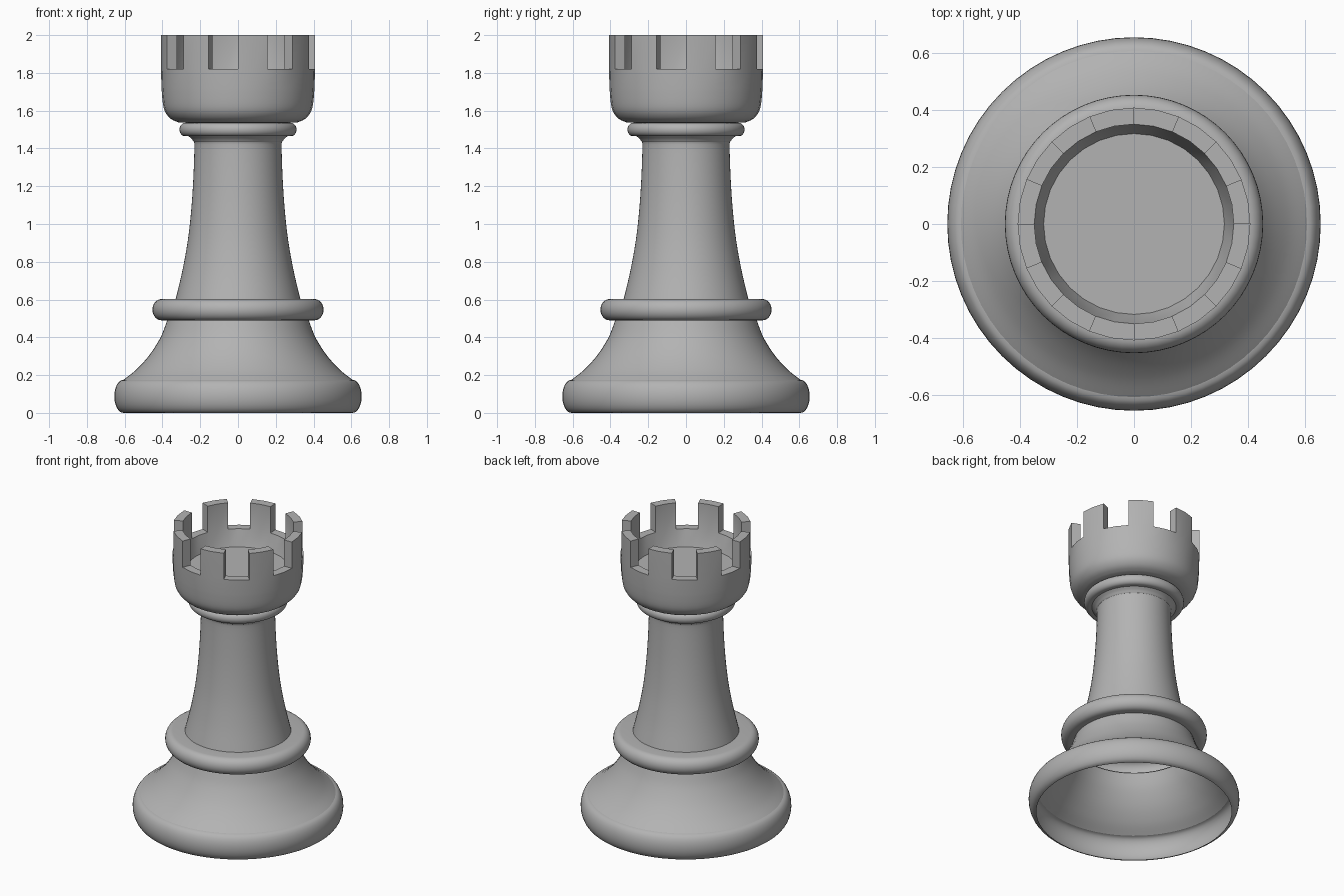
import bpy, bmesh, math

if "Cube" in bpy.data.objects:
    bpy.data.objects.remove(bpy.data.objects["Cube"])

stone = bpy.data.materials.new("grey stone")
stone.diffuse_color = (0.45, 0.45, 0.45, 1)
stone.use_nodes = True
stone.node_tree.nodes["Principled BSDF"].inputs["Base Color"].default_value = stone.diffuse_color


def spline(points, steps=5):
    """Smooth curve through (radius, height) points."""
    p = [points[0]] + points + [points[-1]]
    out = []
    for i in range(1, len(p) - 2):
        a, b, c, d = p[i - 1:i + 3]
        for s in range(steps):
            t = s / steps
            out.append(tuple(0.5 * (2 * b[k] + (c[k] - a[k]) * t
                             + (2 * a[k] - 5 * b[k] + 4 * c[k] - d[k]) * t * t
                             + (3 * b[k] - a[k] - 3 * c[k] + d[k]) * t ** 3) for k in (0, 1)))
    return out + [points[-1]]


def bulge(r_in, r_out, z0, z1, steps=12):
    """Half-ellipse moulding from z0 up to z1."""
    zc, h = (z0 + z1) / 2, (z1 - z0) / 2
    angles = [-math.pi / 2 + math.pi * i / steps for i in range(steps + 1)]
    return [(r_in + (r_out - r_in) * math.cos(a), zc + h * math.sin(a)) for a in angles]


def lathe(profile, n, cap=False):
    """Revolve a profile; returns the bmesh and its bands of faces."""
    bm = bmesh.new()
    rings = [[bm.verts.new((r * math.cos(2 * math.pi * i / n),
                            r * math.sin(2 * math.pi * i / n), z)) for i in range(n)]
             for r, z in profile]
    bands = [[bm.faces.new((a[i], a[(i + 1) % n], b[(i + 1) % n], b[i])) for i in range(n)]
             for a, b in zip(rings, rings[1:])]
    if cap:
        bm.faces.new(rings[-1])
    return bm, bands


def finish(bm, name):
    mesh = bpy.data.meshes.new(name)
    bm.to_mesh(mesh)
    bm.free()
    mesh.materials.append(stone)
    ob = bpy.data.objects.new(name, mesh)
    bpy.context.collection.objects.link(ob)
    bpy.ops.object.select_all(action='DESELECT')
    ob.select_set(True)
    bpy.context.view_layer.objects.active = ob
    bpy.ops.object.shade_smooth_by_angle(angle=math.radians(32))


# Base foot: rounded rim, open underneath
r, z0, z1 = 0.607, 0.0, 0.175
finish(lathe(bulge(r, 0.655, z0, z1), 64)[0], "base_rim")

# Flared skirt above the rim
finish(lathe(spline([(0.607, 0.175), (0.54, 0.228), (0.47, 0.305),
                     (0.41, 0.40), (0.375, 0.49)]), 64)[0], "skirt")

# Lower collar
finish(lathe([(0.37, 0.49)] + bulge(0.405, 0.453, 0.49, 0.603) + [(0.325, 0.603)], 64)[0],
       "lower_collar")

# Tapering shaft with a small flare at its top
finish(lathe(spline([(0.33, 0.603), (0.293, 0.76), (0.262, 0.94), (0.241, 1.16),
                     (0.231, 1.40), (0.238, 1.44), (0.262, 1.465)]), 64)[0], "shaft")

# Upper collar
finish(lathe([(0.255, 1.465)] + bulge(0.28, 0.31, 1.465, 1.535) + [(0.26, 1.535)], 64)[0],
       "upper_collar")

# Crown cup: outer wall, notch floor, inner wall, cup floor
outer = [(0.26, 1.535)] + spline([(0.315, 1.538), (0.355, 1.556), (0.385, 1.592),
                                  (0.398, 1.64), (0.405, 1.72)], 3) + [(0.408, 1.82)]
bm, bands = lathe(outer + [(0.35, 1.82), (0.317, 1.71)], 32, cap=True)

# Battlements: raise every second pair of notch-floor faces
raised = [f for i, f in enumerate(bands[len(outer) - 1]) if i % 4 < 2]
new = bmesh.ops.extrude_face_region(bm, geom=raised)["geom"]
for v in new:
    if isinstance(v, bmesh.types.BMVert):
        v.co.z = 2.0
bmesh.ops.delete(bm, geom=[f for f in raised if f.is_valid], context='FACES_ONLY')
bmesh.ops.recalc_face_normals(bm, faces=bm.faces)
if max(bm.faces, key=lambda f: f.calc_center_median().z).normal.z < 0:
    bmesh.ops.reverse_faces(bm, faces=bm.faces)
finish(bm, "crown")
